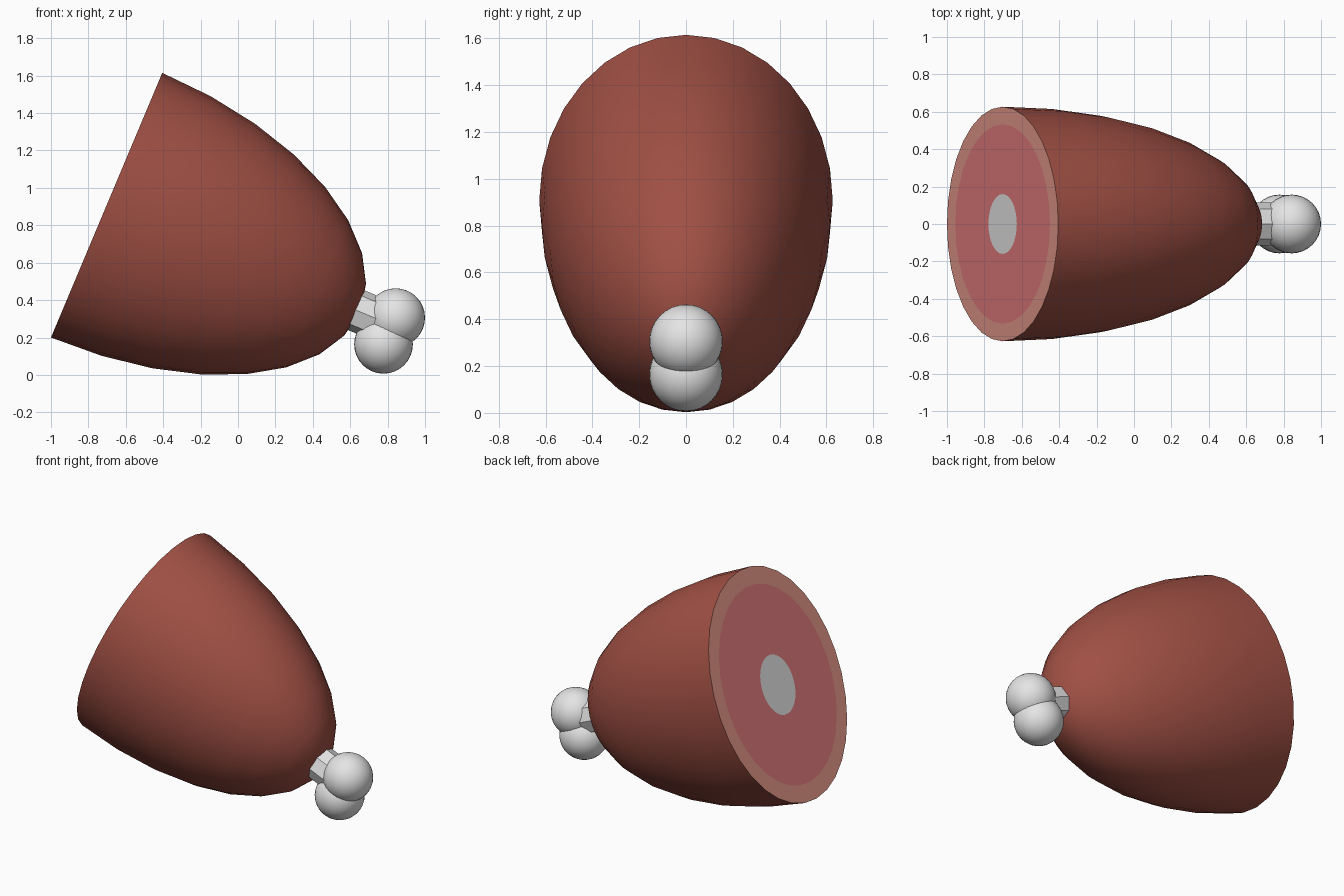
import bpy, bmesh, math
from mathutils import Matrix, Vector

if "Cube" in bpy.data.objects:
    bpy.data.objects.remove(bpy.data.objects["Cube"])

# Local frame: Z runs along the joint axis, from cut face to bone end
AXIS = Vector((0.9218, 0, -0.3876))
SIDE = Vector((-0.3876, 0, -0.9218))
FRAME = Matrix.Translation((-0.7025, 0, 0.9075)) @ Matrix(
    (SIDE, Vector((0, 1, 0)), AXIS)).transposed().to_4x4()
RU, RY, LENGTH, SEG = 0.7675, 0.627, 1.47, 32


def material(name, rgb):
    m = bpy.data.materials.new(name)
    m.diffuse_color = (*rgb, 1)
    m.use_nodes = True
    m.node_tree.nodes["Principled BSDF"].inputs["Base Color"].default_value = m.diffuse_color
    return m


SKIN = material("browned skin", (0.352, 0.080, 0.058))
FAT = material("fat rim", (0.77, 0.314, 0.246))
MEAT = material("pink meat", (0.75, 0.197, 0.204))
BONE = material("bone white", (0.78, 0.78, 0.78))


def finish(name, bm, mats, angle=30):
    bmesh.ops.recalc_face_normals(bm, faces=bm.faces)
    me = bpy.data.meshes.new(name)
    bm.to_mesh(me)
    bm.free()
    for m in mats:
        me.materials.append(m)
    ob = bpy.data.objects.new(name, me)
    bpy.context.collection.objects.link(ob)
    bpy.ops.object.select_all(action='DESELECT')
    ob.select_set(True)
    bpy.context.view_layer.objects.active = ob
    bpy.ops.object.shade_smooth_by_angle(angle=math.radians(angle))
    return ob


# Meat: cut face rings (bone, meat, fat) followed by a half-ellipsoid
rings = [(0.255, 0, 0), (0.85, 0, 2), (1.0, 0, 1)]
rings += [(math.cos(a), LENGTH * math.sin(a), 0)
          for a in (math.radians(11.25 * i) for i in range(1, 8))]
slots = [3, 2, 1] + [0] * 8
bm = bmesh.new()
loops = []
for scale, t, _ in rings:
    loops.append([bm.verts.new(FRAME @ Vector((
        RU * scale * math.cos(2 * math.pi * k / SEG),
        RY * scale * math.sin(2 * math.pi * k / SEG), t))) for k in range(SEG)])
bm.faces.new(loops[0]).material_index = slots[0]
for i in range(1, len(loops)):
    for k in range(SEG):
        n = (k + 1) % SEG
        f = bm.faces.new((loops[i - 1][k], loops[i - 1][n], loops[i][n], loops[i][k]))
        f.material_index = slots[i]
tip = bm.verts.new(FRAME @ Vector((0, 0, LENGTH)))
for k in range(SEG):
    bm.faces.new((loops[-1][k], loops[-1][(k + 1) % SEG], tip))
finish("meat", bm, [SKIN, FAT, MEAT, BONE])

# Bone shaft poking out of the tip
bm = bmesh.new()
bmesh.ops.create_cone(bm, cap_ends=True, segments=8, radius1=0.115, radius2=0.115,
                      depth=0.34, matrix=FRAME @ Matrix.Translation((0, 0, 1.46)))
finish("bone_shaft", bm, [BONE])

# Two round knuckles at the bone end
for name, x, z in (("upper_knuckle", 0.843, 0.306), ("lower_knuckle", 0.778, 0.164)):
    bm = bmesh.new()
    bmesh.ops.create_uvsphere(bm, u_segments=32, v_segments=16, radius=0.157,
                              matrix=Matrix.Translation((x, 0, z)))
    finish(name, bm, [BONE])
